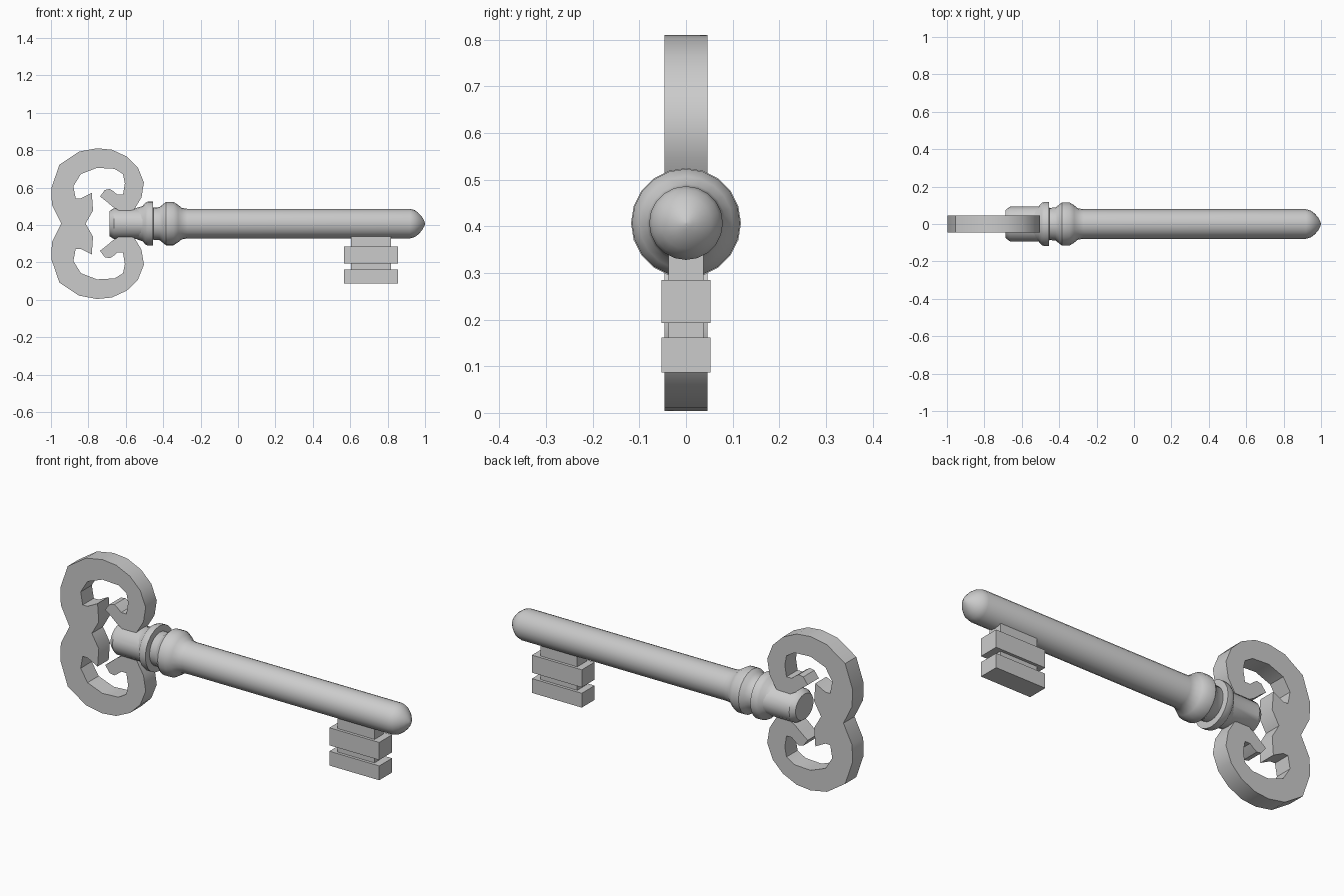
import bpy, bmesh, math

if "Cube" in bpy.data.objects:
    bpy.data.objects.remove(bpy.data.objects["Cube"])

ZC = 0.407  # height of the key's axis


def finish(bm, name, angle=35):
    bmesh.ops.recalc_face_normals(bm, faces=bm.faces)
    me = bpy.data.meshes.new(name)
    bm.to_mesh(me)
    bm.free()
    ob = bpy.data.objects.new(name, me)
    bpy.context.collection.objects.link(ob)
    bpy.ops.object.select_all(action='DESELECT')
    ob.select_set(True)
    bpy.context.view_layer.objects.active = ob
    bpy.ops.object.shade_smooth_by_angle(angle=math.radians(angle))
    return ob


def lathe(name, profile, zscale=1.0, sides=20):
    """Revolve (x, radius) points around the key's axis."""
    bm = bmesh.new()
    rings = []
    for x, r in profile:
        rings.append([bm.verts.new((x, r * math.cos(2 * math.pi * i / sides),
                                    ZC + zscale * r * math.sin(2 * math.pi * i / sides)))
                      for i in range(sides)])
    for a, b in zip(rings, rings[1:]):
        for i in range(sides):
            j = (i + 1) % sides
            bm.faces.new((a[i], a[j], b[j], b[i]))
    bm.faces.new(rings[0])
    bm.faces.new(rings[-1])
    return finish(bm, name)


def box(name, x0, x1, hy, z0, z1):
    bm = bmesh.new()
    bmesh.ops.create_cube(bm, size=1)
    for v in bm.verts:
        v.co = ((x0 + x1) / 2 + v.co.x * (x1 - x0), v.co.y * 2 * hy,
                (z0 + z1) / 2 + v.co.z * (z1 - z0))
    return finish(bm, name)


# Round shaft with turned collar bead and domed tip
lathe("shaft", [(-0.47, 0.085), (-0.42, 0.088), (-0.405, 0.1), (-0.385, 0.116),
                (-0.345, 0.116), (-0.32, 0.1), (-0.30, 0.084), (-0.27, 0.079),
                (0.92, 0.079), (0.945, 0.072), (0.967, 0.055), (0.985, 0.034),
                (0.996, 0.014), (1.0, 0.002)])

# Flared collar disc
lathe("collar_disc", [(-0.54, 0.085), (-0.51, 0.094), (-0.495, 0.112),
                      (-0.48, 0.118), (-0.455, 0.118), (-0.453, 0.085)])

# Slightly flattened sleeve between the bow scrolls
lathe("sleeve", [(-0.687, 0.075), (-0.663, 0.093), (-0.503, 0.094), (-0.47, 0.1)],
      zscale=0.89)

# Scrolled bow: upper half outline (height above axis), mirrored below
outer = [(-0.945, 0.0), (-0.995, 0.10), (-0.998, 0.19), (-0.955, 0.315), (-0.85, 0.385),
         (-0.754, 0.403), (-0.674, 0.395), (-0.594, 0.358), (-0.535, 0.30),
         (-0.503, 0.22), (-0.516, 0.14), (-0.555, 0.075), (-0.62, 0.06), (-0.67, 0.09),
         (-0.705, 0.12), (-0.738, 0.145)]
inner = [(-0.712, 0.18), (-0.685, 0.185), (-0.665, 0.172), (-0.645, 0.155), (-0.615, 0.155),
         (-0.605, 0.215), (-0.615, 0.265), (-0.66, 0.293), (-0.754, 0.298),
         (-0.84, 0.265), (-0.88, 0.20), (-0.868, 0.135), (-0.84, 0.135),
         (-0.782, 0.165), (-0.775, 0.07), (-0.815, 0.0)]
half = outer + inner
bm = bmesh.new()
for s in (1, -1):
    bm.faces.new([bm.verts.new((x, -0.046, ZC + s * h)) for x, h in half])
bmesh.ops.remove_doubles(bm, verts=bm.verts, dist=1e-4)
bmesh.ops.triangulate(bm, faces=bm.faces)
bmesh.ops.recalc_face_normals(bm, faces=bm.faces)
ext = bmesh.ops.extrude_face_region(bm, geom=bm.faces[:], use_keep_orig=True)
for v in [g for g in ext["geom"] if isinstance(g, bmesh.types.BMVert)]:
    v.co.y = 0.046
bmesh.ops.dissolve_limit(bm, angle_limit=0.01, verts=bm.verts, edges=bm.edges)
finish(bm, "bow")

# Stepped bit: two wide wards on a narrower stem
box("bit_stem", 0.604, 0.818, 0.038, 0.12, 0.37)
for name, z0, z1 in (("upper_ward", 0.193, 0.285), ("lower_ward", 0.087, 0.162)):
    box(name, 0.567, 0.856, 0.053, z0, z1)
